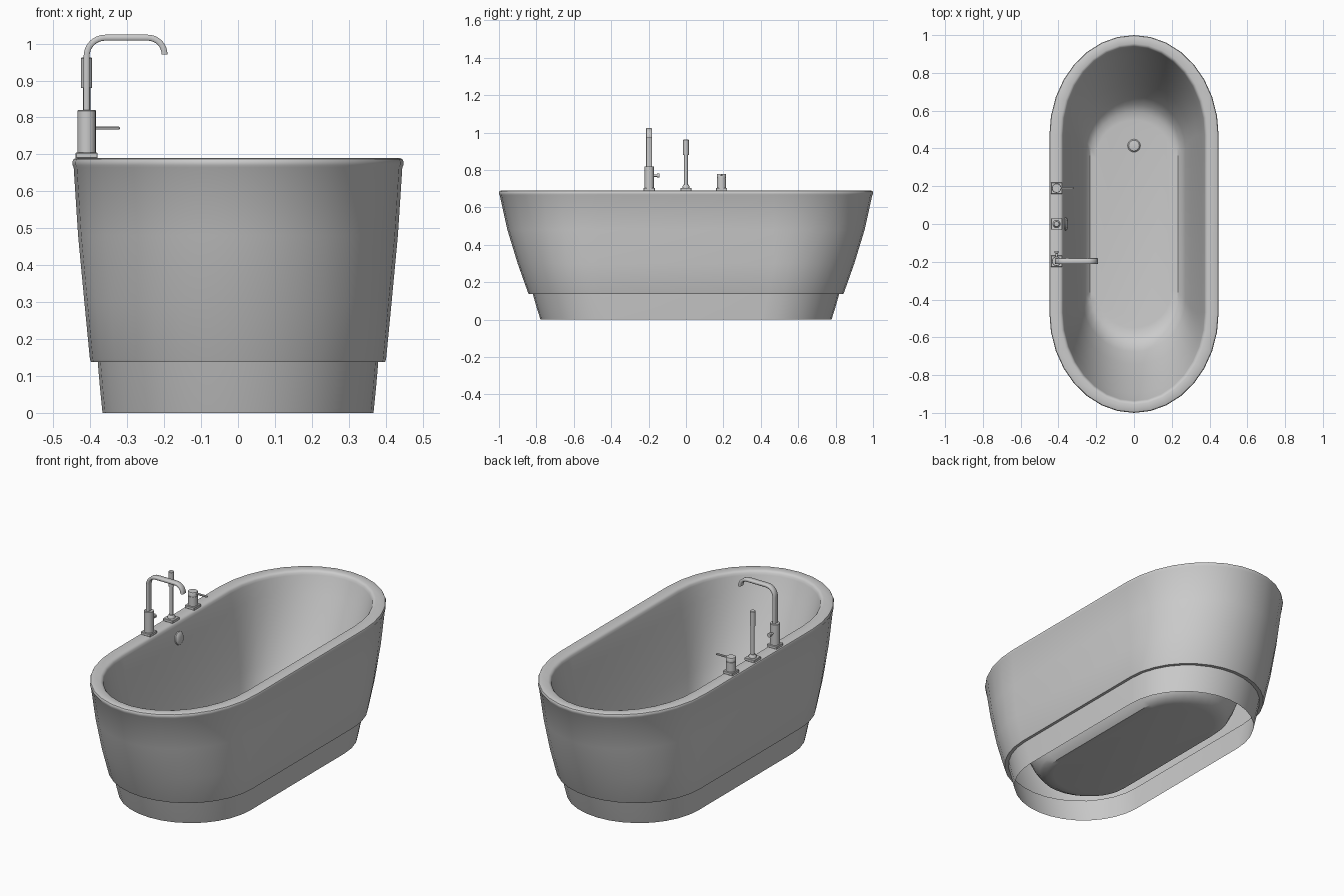
import bpy, bmesh, math
from mathutils import Vector

if "Cube" in bpy.data.objects:
    bpy.data.objects.remove(bpy.data.objects["Cube"])


def finish(name, bm, angle=35):
    bmesh.ops.recalc_face_normals(bm, faces=bm.faces[:]) if name == "spout_pipe" else None
    me = bpy.data.meshes.new(name)
    bm.to_mesh(me)
    bm.free()
    ob = bpy.data.objects.new(name, me)
    bpy.context.collection.objects.link(ob)
    bpy.ops.object.select_all(action='DESELECT')
    ob.select_set(True)
    bpy.context.view_layer.objects.active = ob
    bpy.ops.object.shade_smooth_by_angle(angle=math.radians(angle))
    return ob


def oval(hx, hy, z, n=16):
    """Ring with straight sides and half-elliptical ends."""
    s = min(0.47, hy - hx)
    pts = []
    for sign in (1, -1):
        for i in range(n + 1):
            a = math.pi * i / n
            pts.append((sign * hx * math.cos(a),
                        sign * (s + (hy - s) * math.sin(a)), z))
    return pts


def loft(name, rings, cap_start=False, cap_end=False, angle=35):
    bm = bmesh.new()
    loops = [[bm.verts.new(p) for p in r] for r in rings]
    n = len(loops[0])
    for a, b in zip(loops, loops[1:]):
        for i in range(n):
            j = (i + 1) % n
            bm.faces.new((a[i], a[j], b[j], b[i]))
    if cap_start:
        bm.faces.new(loops[0][::-1])
    if cap_end:
        bm.faces.new(loops[-1])
    return finish(name, bm, angle)


def turned(name, origin, profile, axis=(0, 0, 1), n=20):
    """Turned solid: profile of (radius, height) along an axis."""
    q = Vector((0, 0, 1)).rotation_difference(Vector(axis))
    rings = [[Vector(origin) + q @ Vector((r * math.cos(2 * math.pi * i / n),
                                           r * math.sin(2 * math.pi * i / n), h))
              for i in range(n)] for r, h in profile]
    return loft(name, rings, True, True)


def box(name, centre, size):
    bm = bmesh.new()
    bmesh.ops.create_cube(bm, size=1)
    bmesh.ops.scale(bm, vec=size, verts=bm.verts)
    bmesh.ops.translate(bm, vec=centre, verts=bm.verts)
    bmesh.ops.bevel(bm, geom=bm.edges[:], offset=0.002, segments=1, affect='EDGES')
    return finish(name, bm)


# Plinth, open underneath
loft("plinth", [oval(*p) for p in (
    (0.367, 0.778, 0.0), (0.374, 0.80, 0.07), (0.380, 0.82, 0.14))])

# Outer shell, rolled rim and basin as one continuous skin
loft("tub", [oval(*p) for p in (
    (0.380, 0.820, 0.140), (0.398, 0.842, 0.138), (0.401, 0.845, 0.145),
    (0.416, 0.900, 0.300), (0.433, 0.955, 0.480), (0.445, 0.996, 0.665),
    (0.448, 1.000, 0.671), (0.448, 1.000, 0.681), (0.445, 0.997, 0.687),
    (0.439, 0.991, 0.690), (0.392, 0.955, 0.690), (0.383, 0.947, 0.687),
    (0.377, 0.940, 0.680), (0.374, 0.936, 0.668),
    (0.360, 0.898, 0.580), (0.332, 0.826, 0.420), (0.300, 0.745, 0.250),
    (0.271, 0.675, 0.120), (0.254, 0.635, 0.070), (0.232, 0.592, 0.047),
    (0.200, 0.550, 0.042))], cap_end=True)

# Drain and overflow
turned("drain", (0, 0.415, 0.043),
       ((0.034, 0), (0.034, 0.006), (0.028, 0.012), (0.01, 0.014)))
turned("overflow_cover", (-0.366, 0, 0.602),
       ((0.036, 0), (0.034, 0.008), (0.027, 0.013), (0.01, 0.015)), (1, 0, 0.16))

# Square mounting plates on the rim
FX = -0.41
for name, y in (("spout", -0.197), ("hand_shower", 0.0), ("mixer", 0.19)):
    box(name + "_plate", (FX, y, 0.697), (0.06, 0.06, 0.016))

# Spout body and diverter knob
SY = -0.197
turned("spout_body", (FX, SY, 0.70), ((0.025, 0), (0.025, 0.118), (0.023, 0.12)))
turned("diverter_knob", (FX, SY + 0.02, 0.77),
       ((0.006, 0), (0.006, 0.022), (0.011, 0.023), (0.011, 0.035)), (0, 1, 0), 12)

# Flat bent spout pipe swept along a path in the xz plane
path = [((FX, 0.815), (-1, 0))]
for cx, cz, r, a0, a1 in ((-0.360, 0.966, 0.050, 180, 90),
                          (-0.244, 0.971, 0.045, 90, 0)):
    for i in range(9):
        a = math.radians(a0 + (a1 - a0) * i / 8)
        d = (math.cos(a), math.sin(a))
        path.append(((cx + r * d[0], cz + r * d[1]), d))
section = [(0.008, -0.013), (0.005, -0.016), (-0.005, -0.016), (-0.008, -0.013),
           (-0.008, 0.013), (-0.005, 0.016), (0.005, 0.016), (0.008, 0.013)]
loft("spout_pipe", [[(p[0] + d[0] * u, SY + v, p[1] + d[1] * u) for u, v in section]
                    for p, d in path], True, True, 50)

# Hand shower
turned("hand_shower_holder", (FX, 0, 0.70), ((0.02, 0), (0.02, 0.012), (0.013, 0.022)))
turned("hand_shower_stem", (FX, 0, 0.71), ((0.010, 0), (0.010, 0.175)), n=16)
turned("hand_shower_head", (FX, 0, 0.88), ((0.015, 0), (0.015, 0.080), (0.013, 0.082)), n=16)

# Mixer valve with cap and lever
turned("mixer_body", (FX, 0.19, 0.70), ((0.025, 0), (0.025, 0.056)))
turned("mixer_cap", (FX, 0.19, 0.757),
       ((0.021, -0.003), (0.021, 0), (0.025, 0.001), (0.025, 0.020), (0.023, 0.023)))
box("mixer_lever", (-0.36, 0.19, 0.771), (0.08, 0.012, 0.008))
